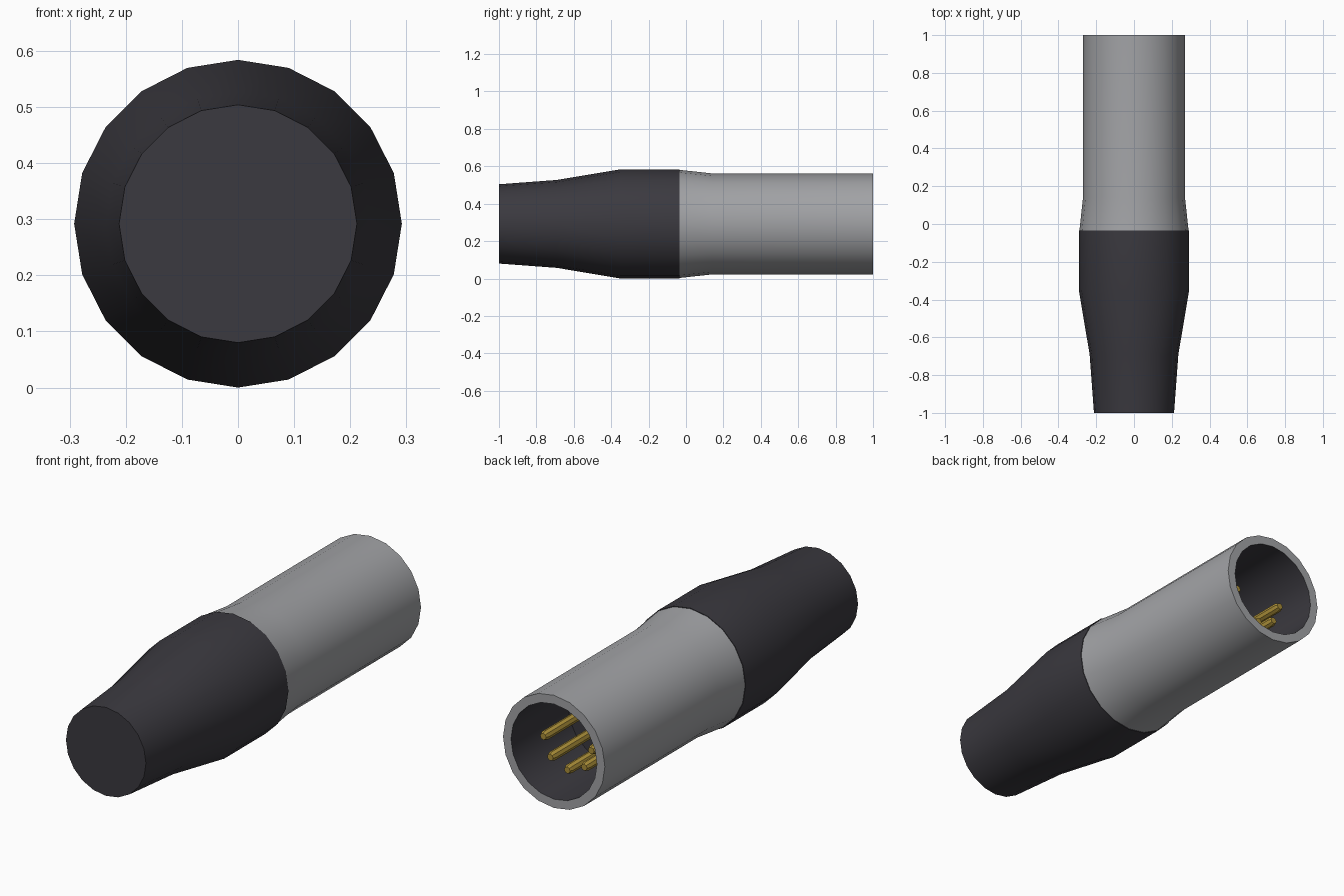
import bpy, math

if "Cube" in bpy.data.objects:
    bpy.data.objects.remove(bpy.data.objects["Cube"])

CZ = 0.292   # height of the connector axis
SIDES = 20


def material(name, rgb):
    m = bpy.data.materials.new(name)
    m.diffuse_color = (*rgb, 1)
    m.use_nodes = True
    m.node_tree.nodes["Principled BSDF"].inputs["Base Color"].default_value = m.diffuse_color
    return m


rubber = material("dark rubber", (0.043, 0.041, 0.050))
metal = material("satin grey metal", (0.36, 0.365, 0.38))
gold = material("gold contact", (0.40, 0.27, 0.04))


def lathe(name, profile, mat, sides=SIDES, x=0, z=CZ):
    """Turn (y, radius) points round the y axis; radius 0 closes an end."""
    verts, rings, faces = [], [], []
    for y, r in profile:
        n = sides if r else 1
        rings.append([len(verts) + i for i in range(n)])
        for i in range(n):
            a = math.tau * i / sides
            verts.append((x + r * math.sin(a), y, z + r * math.cos(a)))
    for a, b in zip(rings, rings[1:]):
        for i in range(sides):
            j = (i + 1) % sides
            if len(a) == 1:
                faces.append((a[0], b[j], b[i]))
            elif len(b) == 1:
                faces.append((a[i], a[j], b[0]))
            else:
                faces.append((a[i], a[j], b[j], b[i]))
    mesh = bpy.data.meshes.new(name)
    mesh.from_pydata(verts, [], faces)
    mesh.materials.append(mat)
    ob = bpy.data.objects.new(name, mesh)
    bpy.context.collection.objects.link(ob)
    bpy.context.view_layer.objects.active = ob
    ob.select_set(True)
    bpy.ops.object.shade_smooth_by_angle(angle=math.radians(30))
    ob.select_set(False)
    return ob


# Tapered rubber grip, closed at both ends
lathe("grip", [(-1, 0), (-1, 0.212), (-0.69, 0.235), (-0.35, 0.292),
               (-0.035, 0.292), (-0.035, 0)], rubber)

# Metal barrel with a flat rim
lathe("barrel", [(-0.035, 0.289), (0.14, 0.270), (1, 0.270), (1, 0.228)], metal)

# Dark socket lining and its floor
lathe("socket", [(1, 0.228), (0.57, 0.228), (0.57, 0)], rubber)

# Five contact pins in a lower half circle
for k in range(5):
    a = math.pi * (1 + k / 4)
    lathe(f"contact_pin_{k + 1}",
          [(0.56, 0.022), (0.885, 0.022), (0.90, 0.016), (0.90, 0)], gold, sides=8,
          x=0.127 * math.cos(a), z=CZ + 0.127 * math.sin(a))
